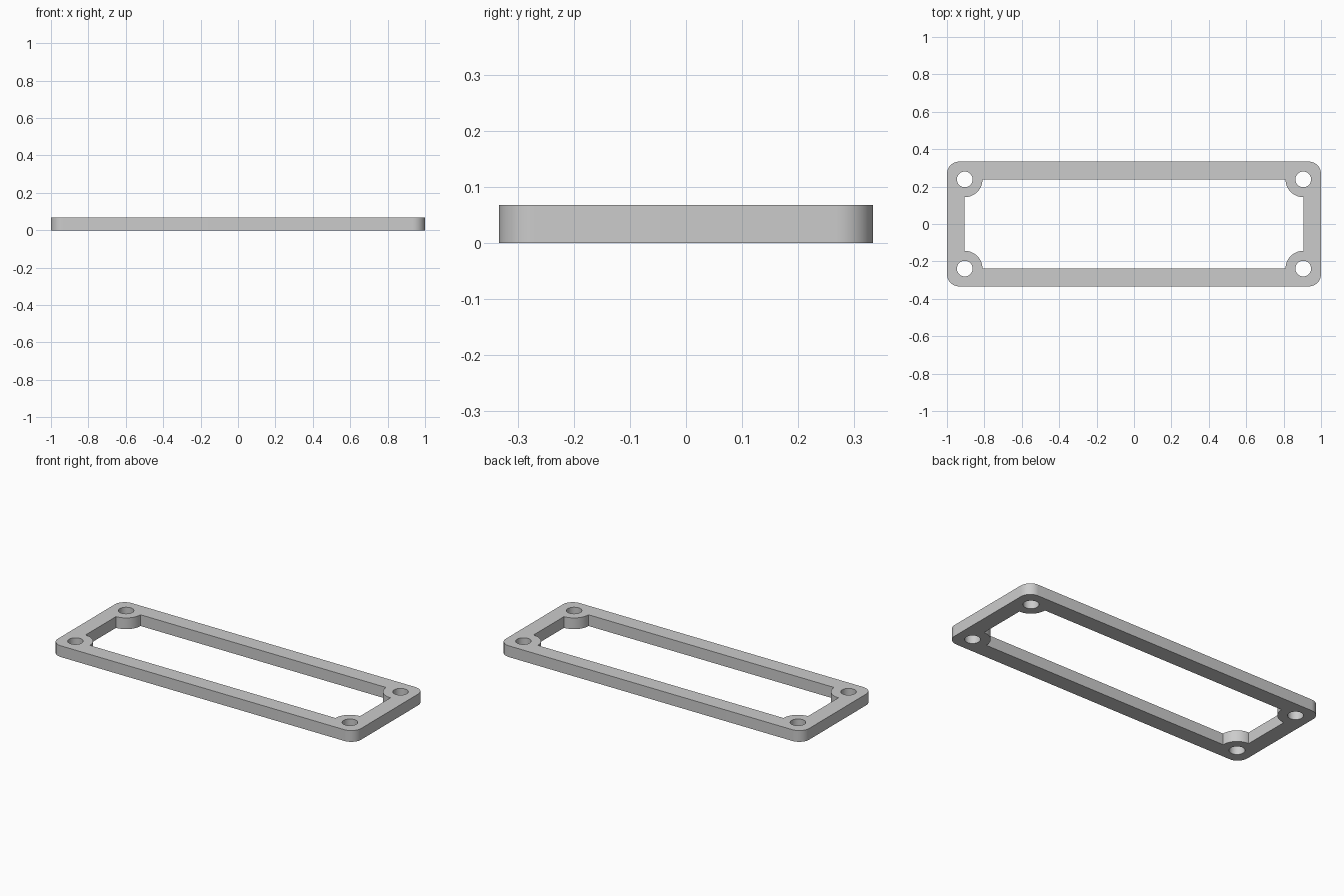
import bpy
from math import cos, sin, pi

if "Cube" in bpy.data.objects:
    bpy.data.objects.remove(bpy.data.objects["Cube"])

LENGTH, WIDTH, HEIGHT = 2.0, 0.667, 0.067
WALL = 0.095          # rim width, also the screw hole inset
CORNER_R = 0.065
BOSS_R = 0.095
HOLE_R = 0.042
SIGNS = [(1, 1), (-1, 1), (-1, -1), (1, -1)]


def arc(cx, cy, r, start, sweep, steps):
    return [(cx + r * cos(start + sweep * i / steps),
             cy + r * sin(start + sweep * i / steps)) for i in range(steps + 1)]


def add_loop(curve, points):
    spline = curve.splines.new('POLY')
    spline.points.add(len(points) - 1)
    for p, (x, y) in zip(spline.points, points):
        p.co = (x, y, 0, 1)
    spline.use_cyclic_u = True


curve = bpy.data.curves.new("gasket_frame", 'CURVE')
curve.dimensions = '2D'
curve.fill_mode = 'BOTH'
curve.extrude = HEIGHT / 2

outer, inner = [], []
hx, hy = LENGTH / 2 - WALL, WIDTH / 2 - WALL
for k, (sx, sy) in enumerate(SIGNS):
    # rounded outer corner
    outer += arc(sx * (LENGTH / 2 - CORNER_R), sy * (WIDTH / 2 - CORNER_R),
                 CORNER_R, k * pi / 2, pi / 2, 12)
    # opening corner, bulging inward around the screw hole
    inner += arc(sx * hx, sy * hy, BOSS_R, (k + 3) * pi / 2, -pi / 2, 16)
    # screw hole
    add_loop(curve, arc(sx * hx, sy * hy, HOLE_R, 0, 2 * pi, 32)[:-1])
add_loop(curve, outer)
add_loop(curve, inner)

# extruded plate, standing on the ground
frame = bpy.data.objects.new("gasket_frame", curve)
bpy.context.collection.objects.link(frame)
frame.location.z = HEIGHT / 2
bpy.context.view_layer.objects.active = frame
frame.select_set(True)
bpy.ops.object.convert(target='MESH')

# weld the caps to the walls
bpy.ops.object.mode_set(mode='EDIT')
bpy.ops.mesh.select_all(action='SELECT')
bpy.ops.mesh.remove_doubles(threshold=0.0001)
bpy.ops.mesh.normals_make_consistent(inside=False)
bpy.ops.object.mode_set(mode='OBJECT')
bpy.ops.object.shade_smooth_by_angle(angle=pi / 6)
